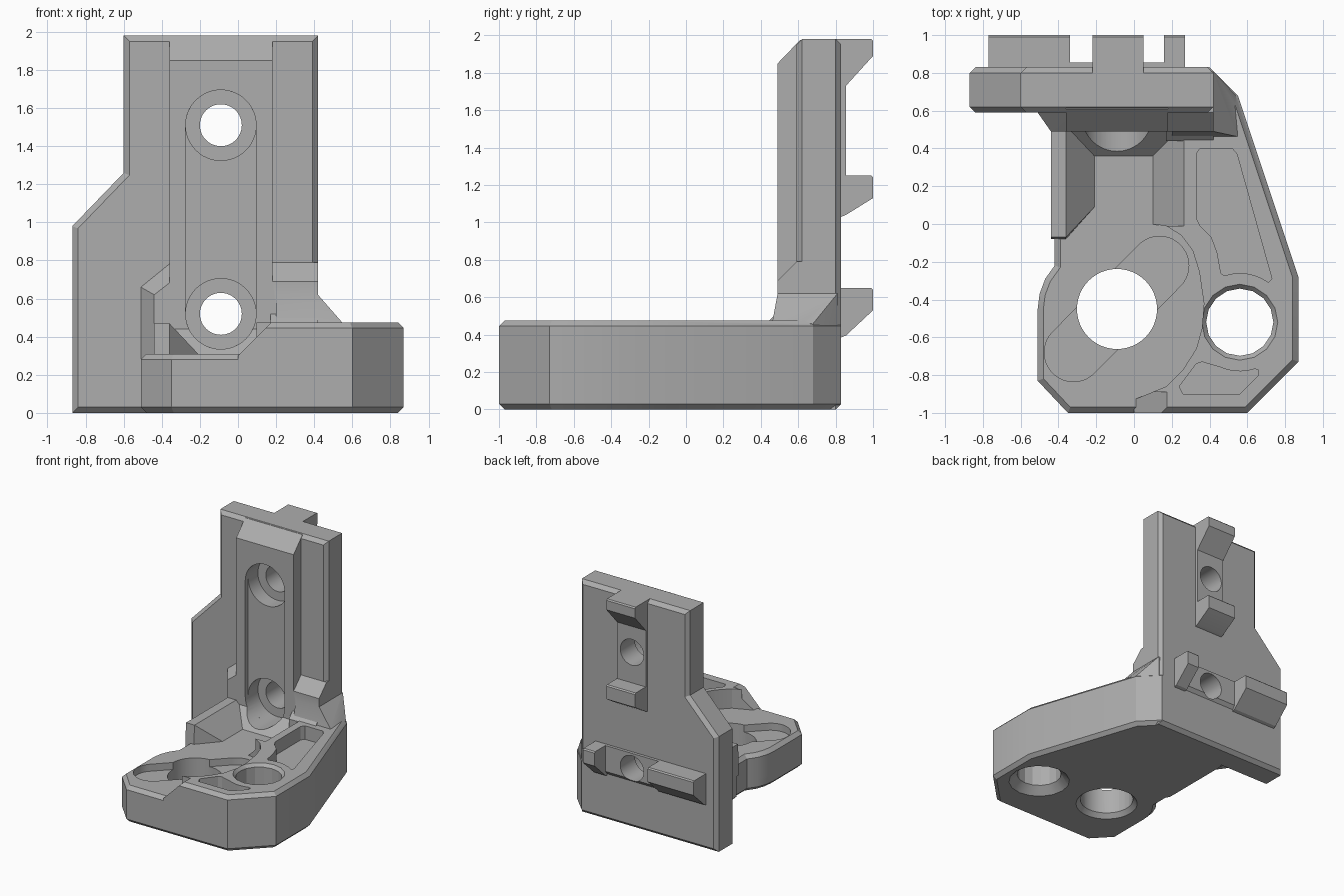
import bpy, bmesh
from math import sin, cos, pi, atan2

if "Cube" in bpy.data.objects:
    bpy.data.objects.remove(bpy.data.objects["Cube"])

GREY = (0.42, 0.42, 0.42, 1)
grey = bpy.data.materials.new("grey plastic")
grey.use_nodes = True
grey.diffuse_color = GREY
grey.node_tree.nodes["Principled BSDF"].inputs["Base Color"].default_value = GREY


def make(name, bm):
    bmesh.ops.recalc_face_normals(bm, faces=bm.faces)
    mesh = bpy.data.meshes.new(name)
    bm.to_mesh(mesh)
    bm.free()
    mesh.materials.append(grey)
    ob = bpy.data.objects.new(name, mesh)
    bpy.context.collection.objects.link(ob)
    return ob


AXES = {"x": lambda a, b, d: (d, a, b),
        "y": lambda a, b, d: (a, d, b),
        "z": lambda a, b, d: (a, b, d)}


def prism(name, pts, lo, hi, axis="z", bevel=0):
    """Extrude an outline along an axis, with optional chamfer round both ends."""
    bm = bmesh.new()
    place = AXES[axis]
    ends = [[bm.verts.new(place(a, b, d)) for a, b in pts] for d in (lo, hi)]
    caps = [bm.faces.new(end) for end in ends]
    n = len(pts)
    for i in range(n):
        j = (i + 1) % n
        bm.faces.new((ends[0][i], ends[0][j], ends[1][j], ends[1][i]))
    bmesh.ops.recalc_face_normals(bm, faces=bm.faces)
    if bevel:
        edges = [e for cap in caps for e in cap.edges]
        bmesh.ops.bevel(bm, geom=edges, offset=bevel, segments=1, affect="EDGES")
    return make(name, bm)


def hull(name, points):
    bm = bmesh.new()
    for p in points:
        bm.verts.new(p)
    res = bmesh.ops.convex_hull(bm, input=bm.verts)
    loose = set(res["geom_interior"]) | set(res["geom_unused"])
    bmesh.ops.delete(bm, geom=[v for v in loose if isinstance(v, bmesh.types.BMVert)],
                     context="VERTS")
    return make(name, bm)


def box(name, x0, x1, y0, y1, z0, z1):
    return prism(name, [(x0, y0), (x1, y0), (x1, y1), (x0, y1)], z0, z1)


def arc(cx, cy, r, start, end, n):
    return [(cx + r * cos(start + (end - start) * i / n),
             cy + r * sin(start + (end - start) * i / n)) for i in range(n + 1)]


def disc(name, cx, cy, r, lo, hi, axis="z", n=48, r2=None):
    """Cylinder, or cone when r2 gives another radius at the far end."""
    bm = bmesh.new()
    place = AXES[axis]
    rings = [[bm.verts.new(place(a, b, d)) for a, b in arc(cx, cy, q, 0, 2 * pi, n)[:-1]]
             for q, d in ((r, lo), (r2 or r, hi))]
    for ring in rings:
        bm.faces.new(ring)
    for i in range(n):
        j = (i + 1) % n
        bm.faces.new((rings[0][i], rings[0][j], rings[1][j], rings[1][i]))
    return make(name, bm)


def pill(name, p, q, r, lo, hi, axis="z"):
    ang = atan2(q[1] - p[1], q[0] - p[0])
    pts = arc(*q, r, ang - pi / 2, ang + pi / 2, 20) + arc(*p, r, ang + pi / 2, ang + 1.5 * pi, 20)
    return prism(name, pts, lo, hi, axis)


def combine(target, others, operation):
    """Apply a boolean with each operand in turn, then remove the operand."""
    for other in others:
        mod = target.modifiers.new("join", "BOOLEAN")
        mod.operation, mod.object, mod.solver = operation, other, "EXACT"
        dg = bpy.context.evaluated_depsgraph_get()
        mesh = bpy.data.meshes.new_from_object(target.evaluated_get(dg))
        target.modifiers.clear()
        target.data = mesh
        bpy.data.objects.remove(other)


# Base: low slab plus a raised right side
outline = [(-.51, -.83), (-.35, -1), (.6, -1), (.87, -.73), (.87, -.28), (.55, .68), (.4, .83),
           (-.3, .83), (-.44, .6), (-.44, -.05), (-.42, -.08), (-.42, -.22),
           (-.47, -.29), (-.5, -.37), (-.51, -.45)]
body = prism("bracket_body", outline, 0, .31, bevel=.03)
raised = prism("raised_side", outline, 0, .475, bevel=.03)
recess = [(-1, -1.1), (0, -1.1), (0, -.93), (.17, -.86), (.26, -.77), (.33, -.66), (.36, -.55),
          (.37, -.42), (.345, -.25), (.31, -.14), (.25, -.06), (.17, -.01), (.08, 0),
          (.08, .55), (-1, .55)]
combine(raised, [
    prism("recess", recess, .1, .6),
    prism("rear_slope", [(-.5, .1), (-.11, .1), (.39, .6), (-.5, .6)], -.01, .55, "y"),
    prism("front_slope", [(-.5, .1), (-.2, .1), (.3, .6), (-.5, .6)], -1.1, -.89, "y"),
], "DIFFERENCE")

# Upright plate, central rib and the thickened foot around it
plate = prism("plate", [(-.87, 0), (.42, 0), (.42, 1.98), (-.6, 1.98), (-.6, 1.26), (-.87, .98)],
              .59, .83, "y", .03)
rib = prism("rib", [(.7, .2), (.35, .2), (.35, .3), (.49, .44), (.49, 1.85), (.61, 1.975),
                    (.7, 1.975)], -.36, .18, "x")
foot = prism("foot", [(.7, .2), (.44, .2), (.44, .47), (.49, .52), (.49, .69), (.59, .79),
                      (.7, .79)], .17, .42, "x")
right_gusset = hull("right_gusset", [
    (.2, .49, .62), (.2, .82, .62), (.42, .49, .62), (.42, .81, .62),
    (.56, .46, .46), (.54, .68, .46), (.2, .46, .46), (.41, .81, .3),
    (.2, .82, .3), (.2, .46, .3), (.54, .46, .3), (.54, .68, .3)])
left_gusset = hull("left_gusset", [
    (x, y, z) for x, y, top in ((-.51, .59, .66), (-.51, .65, .66), (-.35, .59, .79),
                                (-.35, .65, .79), (-.44, .49, .62), (-.35, .49, .69))
    for z in (.03, top)])

# Wedge on the low side of the base
foot_print = [(-.44, -.08), (-.36, -.08), (-.2, .1), (-.2, .55), (-.44, .55)]
ridge = [(-.44, -.07), (-.36, -.07), (-.36, .55), (-.44, .55)]
wedge = hull("wedge", [(x, y, z) for z, xys in ((.2, foot_print), (.3, foot_print), (.47, ridge))
                       for x, y in xys])

# Shallow strips linking the rear hooks
tall_strip = box("tall_strip", -.22, .05, .75, .855, 1.1, 1.9)
wide_strip = prism("wide_strip", [(.75, .4), (.83, .4), (.855, .43), (.855, .65), (.75, .65)],
                   -.5, .2, "x")
combine(body, [raised, plate, rib, foot, right_gusset, left_gusset, wedge,
               tall_strip, wide_strip], "UNION")

# Screw channel with counterbored holes
cuts = [pill("channel", (-.09, .52), (-.09, 1.51), .185, .3, .53, "y")]
for z in (.52, 1.51):
    cuts += [disc("counterbore", -.09, z, .185, .2, .66, "y"),
             disc("screw_hole", -.09, z, .11, .5, 1.1, "y")]

# Base holes, diagonal slot and lightening pockets
BIG, SMALL = (-.09, -.45), (.56, -.52)
cuts += [
    pill("diagonal_slot", (-.32, -.68), (.135, -.22), .155, .25, .5),
    disc("big_hole", *BIG, .212, -.1, .6),
    disc("big_hole_chamfer", *BIG, .255, -.01, .05, r2=.2),
    disc("small_hole", *SMALL, .178, -.1, .6, n=16),
    disc("small_hole_chamfer", *SMALL, .255, -.01, .07, n=16, r2=.17),
    disc("small_hole_rim", *SMALL, .17, .44, .485, n=16, r2=.21),
]
upper = [(.35, .4), (.33, .37), (.33, .03), (.35, -.01), (.41, -.07), (.44, -.15), (.46, -.26)]
upper += arc(*SMALL, .26, 1.9, .95, 6) + [(.73, -.29), (.545, .37), (.52, .4)]
lower = [(.24, -.86), (.26, -.9), (.56, -.9), (.66, -.8), (.66, -.775)]
lower += arc(*SMALL, .26, -1.25, -2.0, 5) + [(.36, -.73), (.33, -.74)]
for pts in (upper, lower):
    cuts.append(prism("pocket", pts, .36, .6))
combine(body, cuts, "DIFFERENCE")

# Rear hooks: name, top height, root height, slope foot, x range
parts = [body]
for name, top, root, outer, x0, x1 in (("top_hook", 1.98, 1.72, 1.89, -.22, .05),
                                       ("middle_hook", 1.25, 1.03, 1.13, -.22, .05),
                                       ("large_lower_hook", .65, .385, .53, -.77, -.34),
                                       ("small_lower_hook", .65, .385, .53, .16, .27)):
    parts.append(prism(name, [(.8, top), (.99, top), (1, top - .01), (1, outer),
                              (.855, root + .01), (.83, root), (.8, root)], x0, x1, "x"))

# Smooth the round holes, keep every other edge sharp
bpy.context.view_layer.update()
bpy.ops.object.select_all(action="DESELECT")
for part in parts:
    part.select_set(True)
bpy.context.view_layer.objects.active = body
bpy.ops.object.shade_smooth_by_angle(angle=.35)
